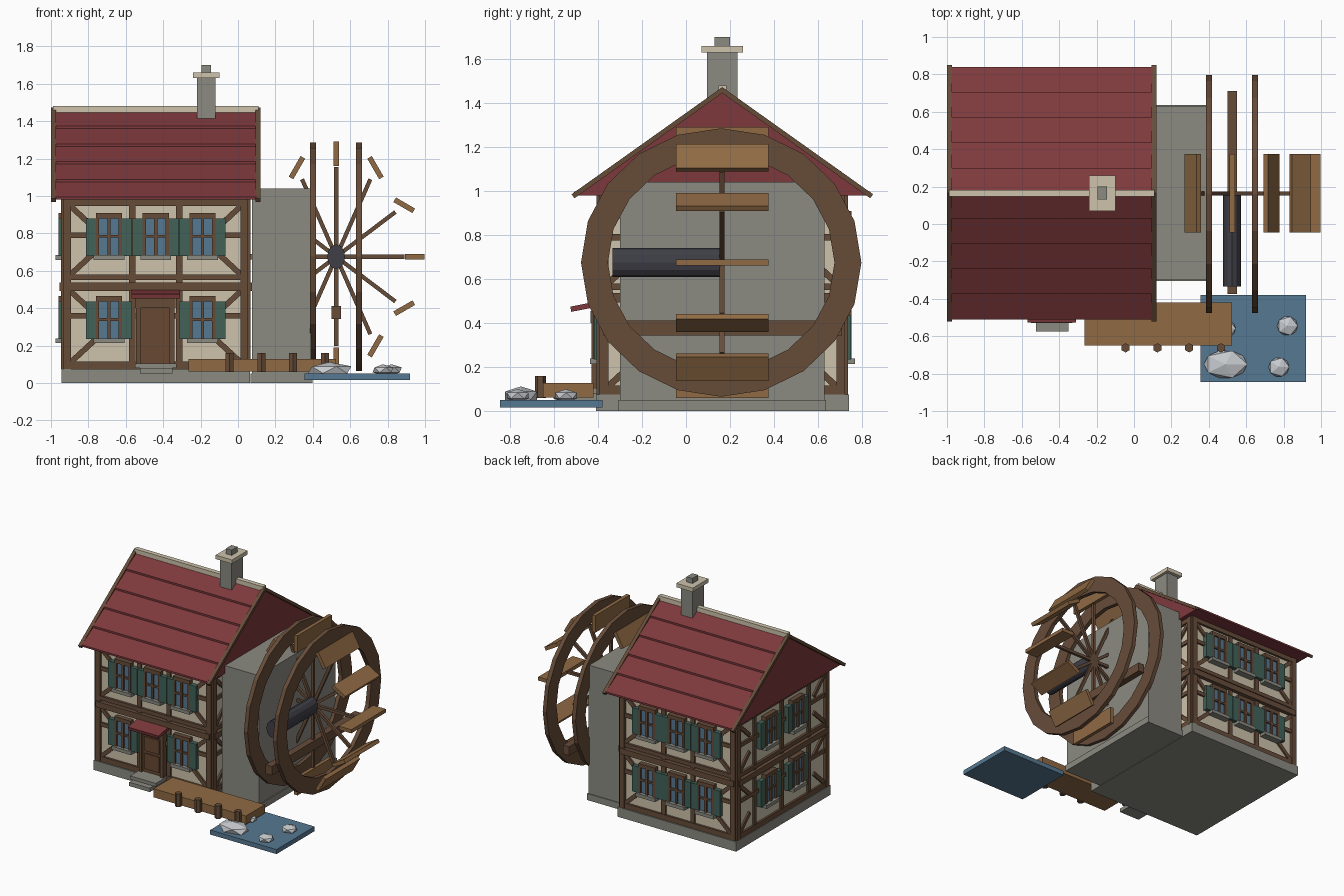
import bpy, bmesh, math
from mathutils import Matrix, Vector

if "Cube" in bpy.data.objects:
    bpy.data.objects.remove(bpy.data.objects["Cube"])

T, R = Matrix.Translation, Matrix.Rotation


def mat(name, r, g, b):
    m = bpy.data.materials.new(name)
    m.diffuse_color = [((c / 255 + 0.055) / 1.055) ** 2.4 for c in (r, g, b)] + [1]
    m.use_nodes = True
    m.node_tree.nodes["Principled BSDF"].inputs["Base Color"].default_value = m.diffuse_color
    return m


CREAM = mat("cream plaster", 206, 196, 172)
TIMBER = mat("brown timber", 102, 76, 57)
DOOR = mat("door wood", 104, 72, 50)
TAN = mat("tan planks", 144, 106, 68)
STONE = mat("grey stone", 139, 138, 129)
RED = mat("red roof", 126, 57, 60)
GREEN = mat("green shutter", 66, 98, 89)
BLUE = mat("blue water and glass", 86, 120, 146)
IRON = mat("dark iron", 62, 62, 70)
ROCK = mat("pale rock", 198, 202, 206)


def finish(name, bm, material):
    bmesh.ops.recalc_face_normals(bm, faces=bm.faces)
    me = bpy.data.meshes.new(name)
    bm.to_mesh(me)
    bm.free()
    me.materials.append(material)
    ob = bpy.data.objects.new(name, me)
    bpy.context.collection.objects.link(ob)
    return ob


def block(bm, x0, x1, y0, y1, z0, z1, frame=Matrix()):
    """Box between two corners, placed by a frame matrix."""
    c = Vector((x0 + x1, y0 + y1, z0 + z1)) / 2
    s = Matrix.Diagonal((x1 - x0, y1 - y0, z1 - z0, 1))
    bmesh.ops.create_cube(bm, size=1, matrix=frame @ T(c) @ s)


def boxes(name, material, *items):
    bm = bmesh.new()
    for it in items:
        block(bm, *it)
    return finish(name, bm, material)


def prism(name, material, profile, x0, x1):
    """Extrude a (y, z) profile along x."""
    bm = bmesh.new()
    f = bm.faces.new([bm.verts.new((x0, y, z)) for y, z in profile])
    ext = bmesh.ops.extrude_face_region(bm, geom=[f])["geom"]
    moved = [v for v in ext if isinstance(v, bmesh.types.BMVert)]
    bmesh.ops.translate(bm, verts=moved, vec=(x1 - x0, 0, 0))
    return finish(name, bm, material)


# House body, stone base and mill block
CX, CY = -0.44, 0.165
boxes("walls", CREAM, (-0.925, 0.045, -0.385, 0.715, 0.05, 0.985))
boxes("foundation", STONE, (-0.945, 0.065, -0.41, 0.74, 0, 0.075))
boxes("mill_block", STONE, (0.075, 0.39, -0.30, 0.63, 0.01, 1.04))
boxes("mill_block_base", STONE, (0.068, 0.397, -0.306, 0.636, 0.0, 0.05))

# Roof with stepped courses
EAVE, RIDGE, ROWS = 0.675, 0.475, 5
half = [(EAVE, 0.98)]
for i in range(ROWS):
    a, b = i / ROWS, (i + 1) / ROWS
    half.append((EAVE * (1 - a), 0.98 + RIDGE * a + 0.014))
    half.append((EAVE * (1 - b), 0.98 + RIDGE * b))
profile = [(CY + y, z) for y, z in half] + [(CY - y, z) for y, z in half[-2::-1]]
prism("roof", RED, profile, -0.975, 0.098)
boxes("ridge_cap", CREAM, (-0.99, 0.11, CY - 0.018, CY + 0.018, 1.445, 1.48))
for name, x in (("left_bargeboard", -1.0), ("right_bargeboard", 0.094)):
    outer = [(CY - 0.685, 0.985), (CY, 1.472), (CY + 0.685, 0.985)]
    inner = [(CY + 0.672, 0.967), (CY, 1.445), (CY - 0.672, 0.967)]
    prism(name, TIMBER, outer + inner, x, x + 0.026)

# Chimney
boxes("chimney", STONE, (-0.22, -0.12, 0.095, 0.235, 1.38, 1.635),
      (-0.195, -0.145, 0.13, 0.2, 1.65, 1.70))
boxes("chimney_cap", CREAM, (-0.24, -0.10, 0.07, 0.26, 1.63, 1.66))


def bar(bm, p, q, w, depth, frame):
    """Straight beam between two (u, z) points on a wall."""
    d = Vector((q[0] - p[0], q[1] - p[1]))
    mid = T(((p[0] + q[0]) / 2, 0, (p[1] + q[1]) / 2))
    rot = R(-math.atan2(d.y, d.x), 4, 'Y')
    block(bm, -d.length / 2, d.length / 2, -depth, 0.01, -w / 2, w / 2, frame @ mid @ rot)


def timber_frame(side, frame, h, studs):
    bm = bmesh.new()
    for z, w, d in ((0.095, 0.04, 0.016), (0.36, 0.03, 0.014), (0.515, 0.045, 0.03),
                    (0.565, 0.03, 0.018), (0.79, 0.03, 0.014), (0.965, 0.04, 0.018)):
        bar(bm, (-h, z), (h, z), w, d, frame)
    for s in (-1, 1):
        bar(bm, (s * (h - 0.012), 0.075), (s * (h - 0.012), 0.985), 0.04, 0.022, frame)
        for z0, z1 in ((0.11, 0.49), (0.58, 0.945)):
            for z, dz in ((z0, 0.12), (z1, -0.12)):
                bar(bm, (s * (h - 0.03), z), (s * (h - 0.16), z + dz), 0.03, 0.013, frame)
    for u in studs:
        bar(bm, (u, 0.08), (u, 0.97), 0.035, 0.012, frame)
    finish(side + "_timber_frame", bm, TIMBER)


def windows(side, frame, spots):
    fr, gl, sh, si = (bmesh.new() for _ in range(4))
    for u, z in spots:  # z is the sill height
        block(gl, u - 0.06, u + 0.06, -0.024, 0, z, z + 0.21, frame)
        for x in (-0.061, 0, 0.061):
            block(fr, u + x - 0.009, u + x + 0.009, -0.036, 0, z, z + 0.22, frame)
        block(fr, u - 0.07, u + 0.07, -0.036, 0, z + 0.2, z + 0.23, frame)
        block(fr, u - 0.07, u + 0.07, -0.034, 0, z + 0.097, z + 0.112, frame)
        block(si, u - 0.082, u + 0.082, -0.052, 0, z - 0.022, z + 0.004, frame)
        for s in (-1, 1):
            a, b = sorted((u + s * 0.07, u + s * 0.124))
            block(sh, a, b, -0.034, 0, z, z + 0.2, frame)
    for part, bm, m in (("frames", fr, TIMBER), ("glass", gl, BLUE),
                        ("shutters", sh, GREEN), ("sills", si, STONE)):
        finish(f"{side}_window_{part}", bm, m)


# Four half-timbered walls, with windows where they are free
LOW, UP = 0.235, 0.68
walls = {
    "front": (T((CX, -0.385, 0)), 0.485, (-0.125, 0.125)),
    "back": (T((CX, 0.715, 0)) @ R(math.pi, 4, 'Z'), 0.485, (-0.125, 0.125)),
    "left": (T((-0.925, CY, 0)) @ R(-math.pi / 2, 4, 'Z'), 0.55, (-0.33, 0, 0.33)),
    "right": (T((0.045, CY, 0)) @ R(math.pi / 2, 4, 'Z'), 0.55, (-0.33, 0, 0.33)),
}
spots = {
    "front": [(-0.25, LOW), (0.25, LOW)] + [(u, UP) for u in (-0.25, 0, 0.25)],
    "back": [(u, z) for u in (-0.25, 0, 0.25) for z in (LOW, UP)],
    "left": [(u, z) for u in (-0.165, 0.165) for z in (LOW, UP)],
}
for side, (frame, h, studs) in walls.items():
    timber_frame(side, frame, h, studs)
    if side in spots:
        windows(side, frame, spots[side])

# Door, canopy and steps
boxes("door", DOOR, (-0.52, -0.365, -0.412, -0.38, 0.1, 0.4),
      (-0.505, -0.38, -0.42, -0.38, 0.13, 0.25), (-0.505, -0.38, -0.42, -0.38, 0.27, 0.38))
boxes("door_frame", TIMBER, (-0.545, -0.52, -0.43, -0.38, 0.09, 0.44),
      (-0.365, -0.34, -0.43, -0.38, 0.09, 0.44), (-0.55, -0.335, -0.435, -0.38, 0.4, 0.455))
canopy = boxes("door_canopy", RED, (-0.13, 0.13, -0.07, 0.07, -0.012, 0.012))
canopy.matrix_world = T((CX, -0.455, 0.476)) @ R(math.radians(11), 4, 'X')
boxes("door_steps", STONE, (-0.55, -0.33, -0.53, -0.38, 0.08, 0.105),
      (-0.525, -0.35, -0.575, -0.38, 0.05, 0.08))

# Water wheel rims
WX, WZ = 0.525, 0.675


def rim(name, x, seg=20):
    bm = bmesh.new()
    loops = []
    for k in range(seg):
        a = 2 * math.pi * k / seg
        c, s = math.cos(a), math.sin(a)
        loops.append([bm.verts.new((x + dx, CY - 0.005 + ry * c, WZ + rz * s)) for dx, ry, rz in (
            (-0.016, 0.637, 0.61), (0.016, 0.637, 0.61),
            (0.016, 0.515, 0.49), (-0.016, 0.515, 0.49))])
    for k in range(seg):
        p, q = loops[k], loops[(k + 1) % seg]
        for j in range(4):
            bm.faces.new((p[j], p[(j + 1) % 4], q[(j + 1) % 4], q[j]))
    finish(name, bm, TIMBER)


rim("inner_wheel_rim", 0.40)
rim("outer_wheel_rim", 0.648)

# Paddles and spokes set around an oval
paddles, spokes = bmesh.new(), bmesh.new()
for k in range(12):
    a = k * math.pi / 6
    dx, dz = 0.42 * math.cos(a), 0.55 * math.sin(a)
    length = 0.053 + 0.012 * abs(math.sin(a))
    block(paddles, -length, length, -0.045 - CY, 0.375 - CY, -0.014, 0.014,
          T((WX + dx, CY, WZ + dz)) @ R(a, 4, 'Y'))
    bar(spokes, (WX, WZ), (WX + 0.87 * dx, WZ + 0.87 * dz), 0.022, 0.012, T((0, CY, 0)))
finish("wheel_paddles", paddles, TAN)
finish("wheel_spokes", spokes, TIMBER)
boxes("wheel_crossbeam", TIMBER, (0.499, 0.551, -0.375, 0.71, 0.343, 0.412))
bm = bmesh.new()
bmesh.ops.create_cone(bm, cap_ends=True, segments=12, radius1=1, radius2=1, depth=0.49,
                      matrix=T((WX, -0.09, WZ)) @ Matrix.Diagonal((0.048, 1, 0.066, 1)) @ R(math.pi / 2, 4, 'X'))
finish("wheel_axle", bm, IRON)

# Pond, rocks and jetty
boxes("pond", BLUE, (0.355, 0.92, -0.845, -0.38, 0.015, 0.05))
bm = bmesh.new()
for x, y, rx, ry, rz in ((0.49, -0.75, 0.13, 0.085, 0.042), (0.82, -0.545, 0.062, 0.058, 0.03),
                         (0.775, -0.765, 0.062, 0.058, 0.03), (0.495, -0.56, 0.055, 0.05, 0.03)):
    bmesh.ops.create_icosphere(bm, subdivisions=1, radius=1,
                               matrix=T((x, y, 0.07)) @ Matrix.Diagonal((rx, ry, rz, 1)))
finish("pond_rocks", bm, ROCK)
boxes("jetty_deck", TAN, (-0.265, 0.523, -0.65, -0.42, 0.062, 0.128))
bm = bmesh.new()
for x in (-0.045, 0.125, 0.295, 0.465):
    bmesh.ops.create_cone(bm, cap_ends=True, segments=6, radius1=0.025, radius2=0.025,
                          depth=0.1, matrix=T((x, -0.662, 0.11)))
finish("jetty_posts", bm, TIMBER)
